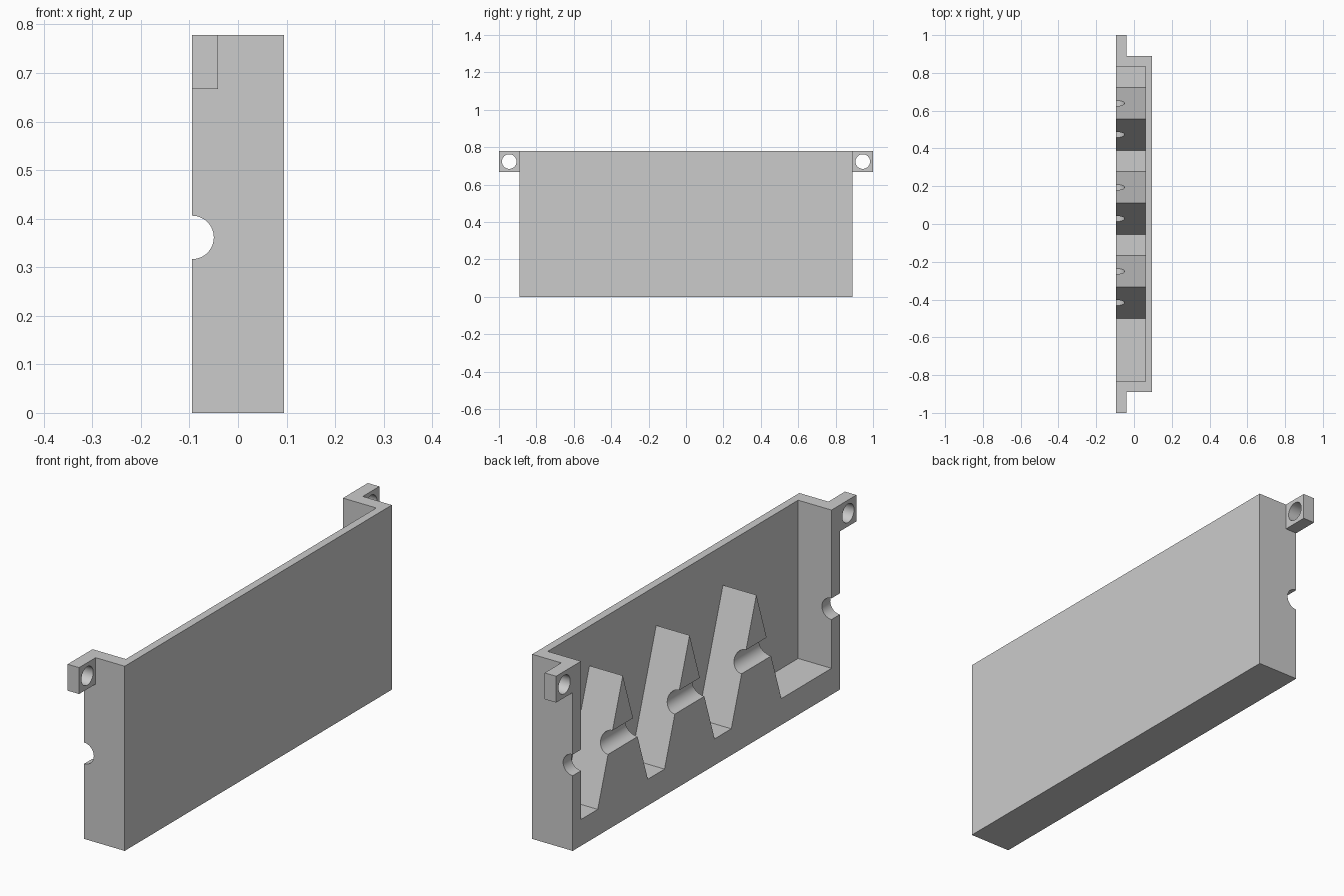
import bpy, bmesh, math
from mathutils import Matrix, Vector

cube = bpy.data.objects.get("Cube")
if cube:
    bpy.data.objects.remove(cube, do_unlink=True)

U = 0.0556                 # half of the base module
X0, X1 = -0.0945, 0.0945   # open face, solid face
PLATE_X = 0.061            # inner side of the back plate
TOP = 14 * U
WALL_Y = 16 * U

grey = bpy.data.materials.new("plain grey")
grey.use_nodes = True
grey.diffuse_color = (0.6, 0.6, 0.6, 1)
grey.node_tree.nodes["Principled BSDF"].inputs["Base Color"].default_value = (0.6, 0.6, 0.6, 1)


def finish(name, bm):
    bmesh.ops.recalc_face_normals(bm, faces=bm.faces)
    mesh = bpy.data.meshes.new(name)
    bm.to_mesh(mesh)
    bm.free()
    mesh.materials.append(grey)
    obj = bpy.data.objects.new(name, mesh)
    bpy.context.collection.objects.link(obj)
    return obj


def prism(name, profile, x0, x1):
    """Extrude a (y, z) outline along x."""
    bm = bmesh.new()
    face = bm.faces.new([bm.verts.new((x0, y, z)) for y, z in profile])
    ext = bmesh.ops.extrude_face_region(bm, geom=[face])
    verts = [v for v in ext["geom"] if isinstance(v, bmesh.types.BMVert)]
    bmesh.ops.translate(bm, verts=verts, vec=(x1 - x0, 0, 0))
    return finish(name, bm)


def box(name, x0, x1, y0, y1, z0, z1):
    return prism(name, [(y0, z0), (y1, z0), (y1, z1), (y0, z1)], x0, x1)


def rod(name, centre, radius, length, axis):
    bm = bmesh.new()
    bmesh.ops.create_cone(bm, cap_ends=True, segments=48, radius1=radius, radius2=radius,
                          depth=length, matrix=Matrix.Translation(centre)
                          @ Matrix.Rotation(math.pi / 2, 4, axis))
    return finish(name, bm)


def combine(target, tool, operation):
    mod = target.modifiers.new(tool.name, "BOOLEAN")
    mod.operation, mod.solver, mod.object = operation, "EXACT", tool
    bpy.context.view_layer.objects.active = target
    bpy.ops.object.modifier_apply(modifier=mod.name)
    bpy.data.objects.remove(tool, do_unlink=True)


# Solid tray
tray = box("toothed_tray", X0, X1, -WALL_Y, WALL_Y, 0, TOP)

# Pocket open at the top and one side, leaving three pointed teeth on the floor
floor, tip, half = 2 * U, 11 * U, 3 * U
pocket = [(-15 * U, TOP + U), (-15 * U, floor)]
for peak in (-6 * U, 2 * U, 10 * U):
    pocket += [(peak - half, floor), (peak, tip), (peak + half, floor)]
pocket += [(15 * U, floor), (15 * U, TOP + U)]
combine(tray, prism("pocket_cutter", pocket, X0 - U, PLATE_X), "DIFFERENCE")

# Half-round groove through walls and teeth
combine(tray, rod("groove_cutter", Vector((X0, 0, 6.5 * U)), 0.0447, 2.2, "X"), "DIFFERENCE")

# Mounting lugs with through holes
for side in (-1, 1):
    y0, y1 = sorted((side * WALL_Y, side * 1.0))
    lug = box("mounting_lug", X0, -0.041, y0, y1, 12 * U, TOP)
    hole = rod("lug_hole_cutter", Vector((X0, side * 17 * U, 13 * U)), 0.039, 0.4, "Y")
    combine(lug, hole, "DIFFERENCE")
    combine(tray, lug, "UNION")

bpy.ops.object.select_all(action="DESELECT")
tray.select_set(True)
bpy.context.view_layer.objects.active = tray
bpy.ops.object.shade_smooth_by_angle(angle=math.radians(30))
